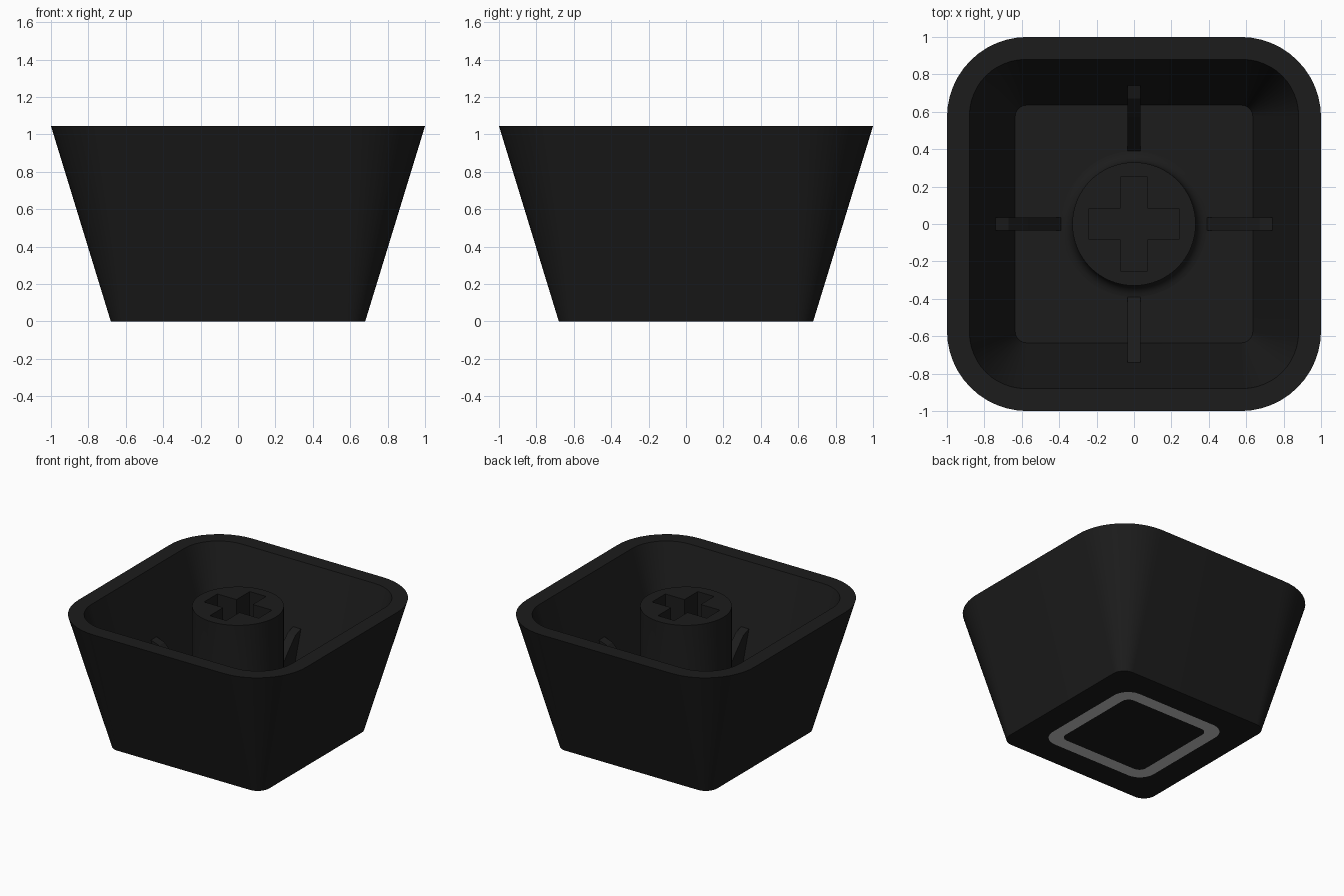
import bpy, bmesh, math
from mathutils import Matrix

if "Cube" in bpy.data.objects:
    bpy.data.objects.remove(bpy.data.objects["Cube"])

H = 1.045       # overall height
FLOOR = 0.25    # height of the inside floor


def material(name, value):
    m = bpy.data.materials.new(name)
    m.diffuse_color = (value, value, value, 1)
    m.use_nodes = True
    m.node_tree.nodes["Principled BSDF"].inputs["Base Color"].default_value = m.diffuse_color
    return m


black = material("black plastic", 0.0115)
grey = material("grey print", 0.58)


def finish(bm, name, mats, smooth=True):
    bmesh.ops.recalc_face_normals(bm, faces=bm.faces)
    me = bpy.data.meshes.new(name)
    bm.to_mesh(me)
    bm.free()
    ob = bpy.data.objects.new(name, me)
    bpy.context.collection.objects.link(ob)
    for m in mats:
        me.materials.append(m)
    if smooth:
        shade(ob)
    return ob


def shade(ob):
    bpy.ops.object.select_all(action='DESELECT')
    ob.select_set(True)
    bpy.context.view_layer.objects.active = ob
    bpy.ops.object.shade_smooth_by_angle(angle=math.radians(30))


def rounded_square(bm, half, r, z, n=12):
    verts = []
    for q in range(4):
        start = q * math.pi / 2
        cx = (half - r) * (1 if q in (0, 3) else -1)
        cy = (half - r) * (1 if q in (0, 1) else -1)
        for i in range(n + 1):
            a = start + i / n * math.pi / 2
            verts.append(bm.verts.new((cx + r * math.cos(a), cy + r * math.sin(a), z)))
    return verts


def loft(bm, a, b, index=0):
    for i in range(len(a)):
        j = (i + 1) % len(a)
        bm.faces.new((a[i], a[j], b[j], b[i])).material_index = index


def prism(bm, bottom, offset):
    """Extrude a closed outline by an offset."""
    face = bm.faces.new([bm.verts.new(p) for p in bottom])
    new = bmesh.ops.extrude_face_region(bm, geom=[face], use_keep_orig=True)
    moved = [g for g in new['geom'] if isinstance(g, bmesh.types.BMVert)]
    bmesh.ops.translate(bm, verts=moved, vec=offset)


# Hollow tapered shell, lofted from the base frame print, up and over the rim, to the floor
bm = bmesh.new()
sections = [(0.376, 0.06, 0), (0.474, 0.13, 0), (0.68, 0.10, 0),
            (1.0, 0.43, H), (0.88, 0.30, H), (0.635, 0.06, FLOOR)]
loops = [rounded_square(bm, *s) for s in sections]
for k in range(len(loops) - 1):
    loft(bm, loops[k], loops[k + 1], 1 if k == 0 else 0)   # first band is the printed frame
bm.faces.new(loops[0])
bm.faces.new(loops[-1])
finish(bm, "shell", [black, grey])

# Round mounting stem with a small fillet where it meets the floor
bm = bmesh.new()
R, fillet, n = 0.33, 0.06, 64
profile = [(R + fillet, FLOOR - 0.03)]
for i in range(7):
    a = i / 6 * math.pi / 2
    profile.append((R + fillet * (1 - math.sin(a)), FLOOR + fillet * (1 - math.cos(a))))
profile.append((R, H))
rings = [[bm.verts.new((r * math.cos(i * math.tau / n), r * math.sin(i * math.tau / n), z))
          for i in range(n)] for r, z in profile]
for a, b in zip(rings, rings[1:]):
    loft(bm, a, b)
bm.faces.new(rings[0])
bm.faces.new(rings[-1])
stem = finish(bm, "stem", [black], smooth=False)

# Cross-shaped socket cut into the stem
w, l, u, v = 0.072, 0.25, 0.24, 0.083
quarter = [(u, v), (w, v), (w, l)]
outline = (quarter + [(-x, y) for x, y in reversed(quarter)]
           + [(-x, -y) for x, y in quarter] + [(x, -y) for x, y in reversed(quarter)])
bm = bmesh.new()
prism(bm, [(x, y, 0.62) for x, y in outline], (0, 0, 0.6))
cutter = finish(bm, "socket_cutter", [black], smooth=False)
cutter.hide_render = True
mod = stem.modifiers.new("socket", 'BOOLEAN')
mod.operation = 'DIFFERENCE'
mod.solver = 'EXACT'
mod.object = cutter
bpy.context.view_layer.objects.active = stem
bpy.ops.object.modifier_apply(modifier="socket")
bpy.data.objects.remove(cutter)
shade(stem)

# Four ribs bracing the walls
for k in range(4):
    bm = bmesh.new()
    prism(bm, [(x, -0.035, z) for x, z in ((0.39, FLOOR), (0.57, 0.46), (0.67, 0.565),
                                           (0.74, 0.59), (0.67, 0.22), (0.39, 0.22))],
          (0, 0.07, 0))
    bmesh.ops.rotate(bm, verts=bm.verts, cent=(0, 0, 0),
                     matrix=Matrix.Rotation(k * math.pi / 2, 3, 'Z'))
    finish(bm, f"rib_{k + 1}", [black], smooth=False)
